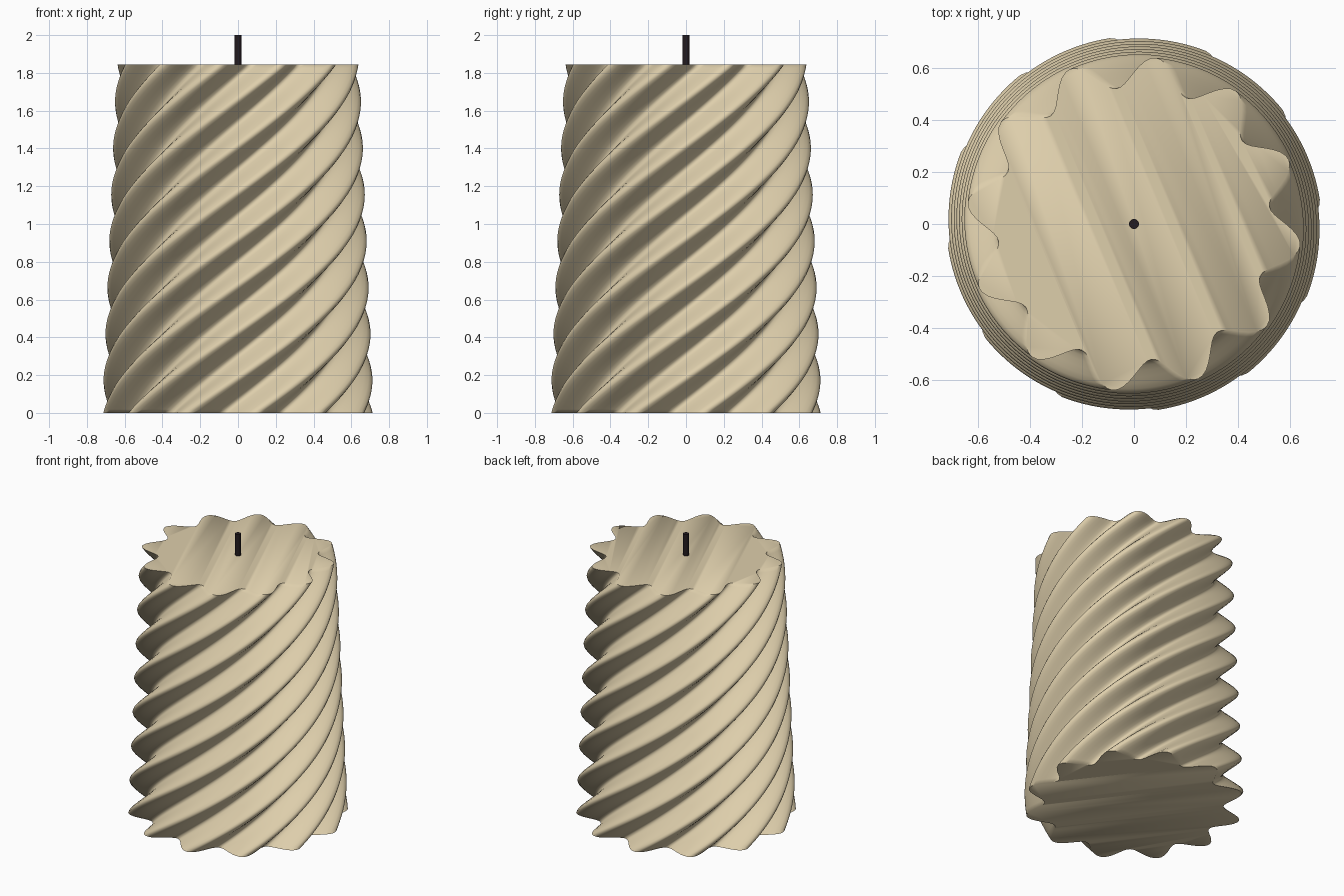
import bpy
import bmesh
from math import cos, sin, pi, radians

LOBES = 12
SEGMENTS = LOBES * 16
ROWS = 96
HEIGHT = 1.845
TWIST = radians(225)
START = radians(7.5)

cube = bpy.data.objects.get("Cube")
if cube:
    bpy.data.objects.remove(cube, do_unlink=True)


def make_material(name, color):
    mat = bpy.data.materials.new(name)
    mat.use_nodes = True
    mat.diffuse_color = color
    bsdf = next(n for n in mat.node_tree.nodes if n.type == 'BSDF_PRINCIPLED')
    bsdf.inputs["Base Color"].default_value = color
    return mat


def finish(name, bm, mat):
    bmesh.ops.recalc_face_normals(bm, faces=bm.faces)
    mesh = bpy.data.meshes.new(name)
    bm.to_mesh(mesh)
    bm.free()
    mesh.materials.append(mat)
    obj = bpy.data.objects.new(name, mesh)
    bpy.context.collection.objects.link(obj)
    bpy.ops.object.select_all(action='DESELECT')
    obj.select_set(True)
    bpy.context.view_layer.objects.active = obj
    bpy.ops.object.shade_smooth_by_angle(angle=radians(50))
    return obj


def ring(bm, t):
    """One fluted cross-section, t from 0 at the base to 1 at the top."""
    peak = 0.719 + (0.643 - 0.719) * t
    turn = START + TWIST * t
    verts = []
    for i in range(SEGMENTS):
        a = 2 * pi * i / SEGMENTS
        r = peak * (0.907 + 0.093 * cos(LOBES * a))
        verts.append(bm.verts.new((r * cos(a + turn), r * sin(a + turn), HEIGHT * t)))
    return verts


wax = make_material("cream wax", (0.73, 0.62, 0.41, 1))
char = make_material("charred wick", (0.017, 0.011, 0.014, 1))

# Twisted, tapered, fluted body with flat end caps
bm = bmesh.new()
rings = [ring(bm, row / ROWS) for row in range(ROWS + 1)]
for low, high in zip(rings, rings[1:]):
    for i in range(SEGMENTS):
        j = (i + 1) % SEGMENTS
        bm.faces.new((low[i], low[j], high[j], high[i]))
bm.faces.new(rings[0][::-1])
bm.faces.new(rings[-1])
finish("candle_body", bm, wax)

# Wick standing in the middle of the top
bm = bmesh.new()
bmesh.ops.create_cone(bm, cap_ends=True, segments=24, radius1=0.019,
                      radius2=0.019, depth=2 - HEIGHT)
bmesh.ops.translate(bm, verts=bm.verts, vec=(0, 0, (2 + HEIGHT) / 2))
finish("wick", bm, char)
